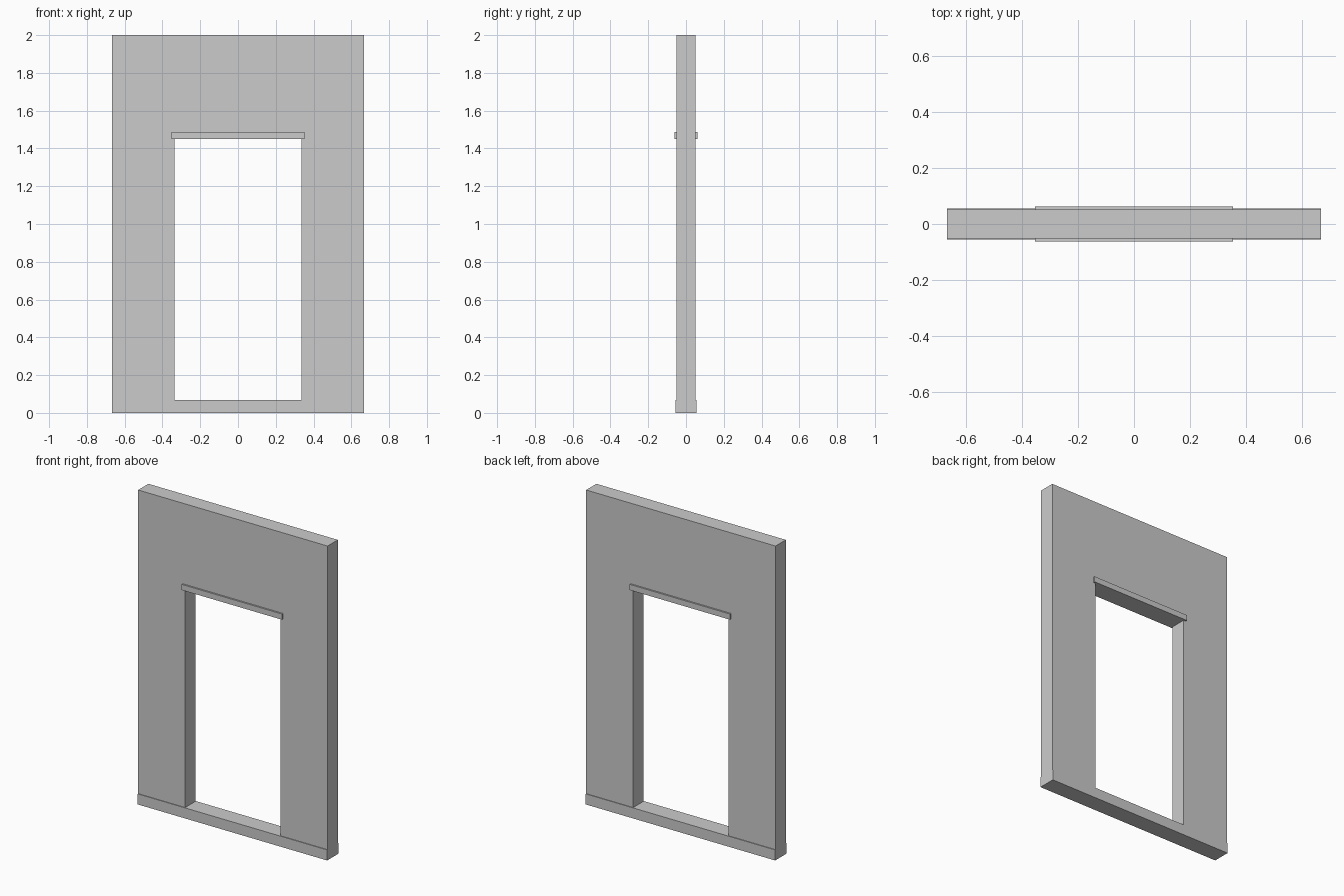
import bpy
import bmesh
from mathutils import Matrix, Vector

default = bpy.data.objects.get("Cube")
if default:
    bpy.data.objects.remove(default, do_unlink=True)

# Single plain grey
grey = bpy.data.materials.new("plain_grey")
grey.use_nodes = True
colour = (0.6, 0.6, 0.6, 1)
grey.diffuse_color = colour
grey.node_tree.nodes["Principled BSDF"].inputs["Base Color"].default_value = colour

HALF_WIDTH, HEIGHT, WALL_DEPTH = 0.667, 2.0, 0.103
DOOR_HALF, DOOR_TOP = 0.336, 1.451
SILL_TOP, SILL_DEPTH = 0.067, 0.112
LINTEL_HALF, LINTEL_TOP, LINTEL_DEPTH = 0.353, 1.487, 0.124


def add_object(name, bm):
    bmesh.ops.recalc_face_normals(bm, faces=bm.faces)
    mesh = bpy.data.meshes.new(name)
    bm.to_mesh(mesh)
    bm.free()
    mesh.materials.append(grey)
    obj = bpy.data.objects.new(name, mesh)
    bpy.context.collection.objects.link(obj)
    return obj


def add_box(name, half_width, depth, bottom, top):
    bm = bmesh.new()
    size = Matrix.Diagonal((2 * half_width, depth, top - bottom, 1))
    place = Matrix.Translation((0, 0, (bottom + top) / 2))
    bmesh.ops.create_cube(bm, size=1, matrix=place @ size)
    return add_object(name, bm)


# Wall: an arch-shaped outline extruded through its thickness
outline = [(-HALF_WIDTH, SILL_TOP), (-HALF_WIDTH, HEIGHT),
           (HALF_WIDTH, HEIGHT), (HALF_WIDTH, SILL_TOP),
           (DOOR_HALF, SILL_TOP), (DOOR_HALF, DOOR_TOP),
           (-DOOR_HALF, DOOR_TOP), (-DOOR_HALF, SILL_TOP)]
bm = bmesh.new()
face = bm.faces.new([bm.verts.new((x, -WALL_DEPTH / 2, z)) for x, z in outline])
extruded = bmesh.ops.extrude_face_region(bm, geom=[face], use_keep_orig=True)
moved = [v for v in extruded["geom"] if isinstance(v, bmesh.types.BMVert)]
bmesh.ops.translate(bm, verts=moved, vec=Vector((0, WALL_DEPTH, 0)))
add_object("wall", bm)

# Threshold running along the foot of the wall
add_box("base_sill", HALF_WIDTH, SILL_DEPTH, 0, SILL_TOP)

# Lintel above the doorway, proud of both wall faces
add_box("lintel", LINTEL_HALF, LINTEL_DEPTH, DOOR_TOP, LINTEL_TOP)
